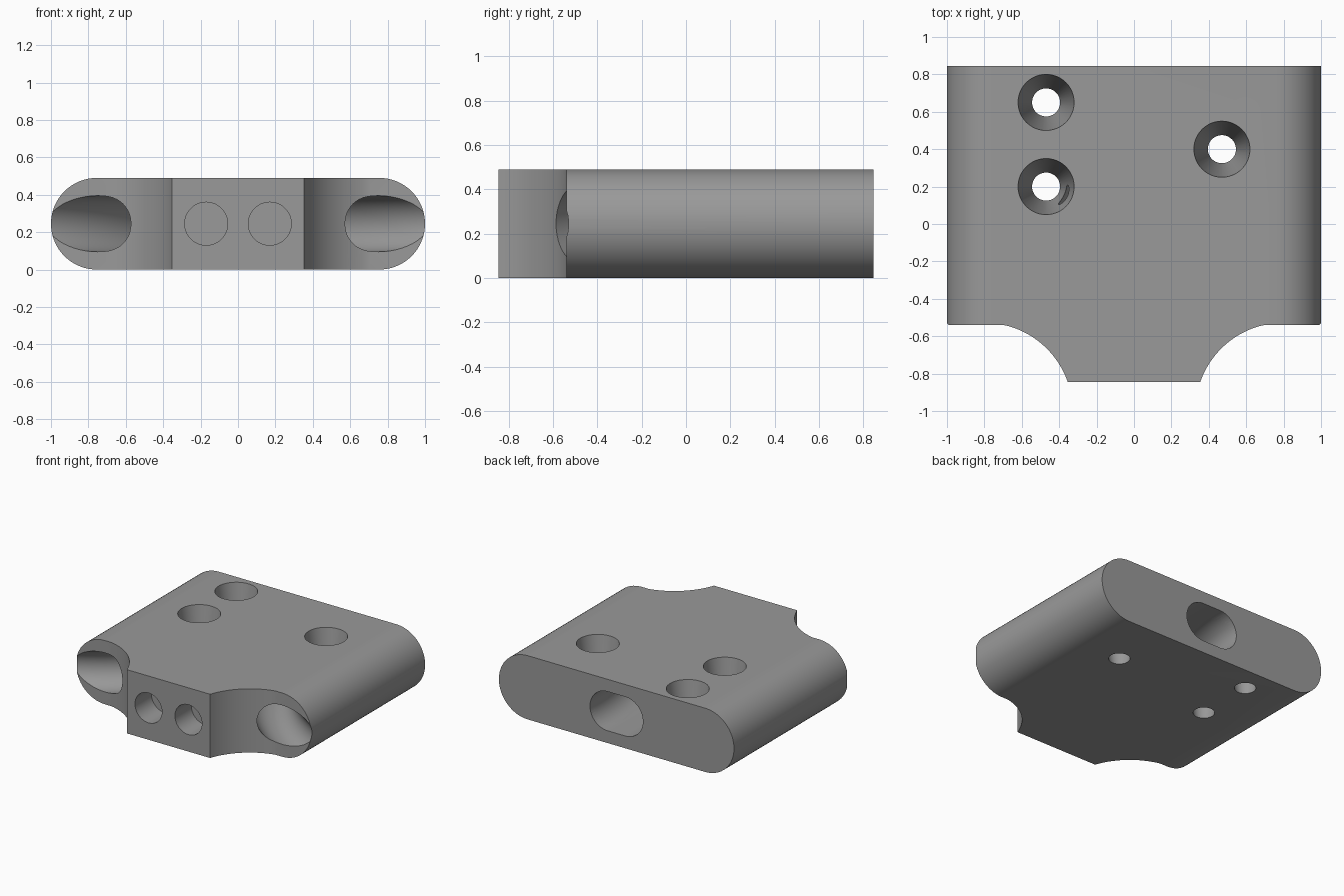
import bpy, bmesh, math
from mathutils import Vector

if "Cube" in bpy.data.objects:
    bpy.data.objects.remove(bpy.data.objects["Cube"])

H = 0.49          # plate thickness
MID = H / 2
BACK = 0.845      # half depth
TUBE_R = 0.15

grey = bpy.data.materials.new("mid_grey")
grey.diffuse_color = (0.32, 0.32, 0.32, 1)
grey.use_nodes = True
grey.node_tree.nodes["Principled BSDF"].inputs["Base Color"].default_value = grey.diffuse_color


def loft(name, rings):
    """Closed solid through a list of equal-length point rings."""
    bm = bmesh.new()
    loops = [[bm.verts.new(p) for p in ring] for ring in rings]
    n = len(loops[0])
    for a, b in zip(loops, loops[1:]):
        for i in range(n):
            j = (i + 1) % n
            bm.faces.new((a[i], a[j], b[j], b[i]))
    bm.faces.new(loops[0])
    bm.faces.new(loops[-1])
    bmesh.ops.recalc_face_normals(bm, faces=bm.faces)
    mesh = bpy.data.meshes.new(name)
    bm.to_mesh(mesh)
    bm.free()
    mesh.materials.append(grey)
    ob = bpy.data.objects.new(name, mesh)
    bpy.context.collection.objects.link(ob)
    return ob


def stadium(half_width, r, y, steps=32):
    """Rounded slot outline in the xz plane, centred on mid height."""
    pts = []
    for side, start in ((1, -90), (-1, 90)):
        for i in range(steps + 1):
            a = math.radians(start + 180 * i / steps)
            pts.append((side * (half_width - r) + r * math.cos(a), y, MID + r * math.sin(a)))
    return pts


def circle(centre, u, v, r, n=48):
    c, u, v = Vector(centre), Vector(u), Vector(v)
    return [c + r * (math.cos(2 * math.pi * i / n) * u + math.sin(2 * math.pi * i / n) * v)
            for i in range(n)]


X, Y, Z = (1, 0, 0), (0, 1, 0), (0, 0, 1)
cutters = []

# Main plate with fully rounded sides
body = loft("mount_block", [stadium(1, MID, -BACK), stadium(1, MID, BACK)])

for s in (-1, 1):
    # Concave scoop at each front corner
    cx, cy, r = 0.80, -1.0, 0.472
    a0 = math.acos((cx - 0.70) / r)
    a1 = math.asin((-0.845 - cy) / r)
    plan = [(1.2, -1.2), (1.2, -0.54), (0.70, -0.54)]
    for i in range(1, 25):
        a = a0 + (a1 - a0) * i / 24
        plan.append((cx - r * math.cos(a), cy + r * math.sin(a)))
    plan.append((0.35, -1.2))
    cutters.append(loft("corner_cutter", [[(s * x, y, z) for x, y in plan] for z in (-0.2, 0.7)]))

    # Curved channel from the front corner to the back slot
    R = 1.757
    rings = []
    for i in range(33):
        a = math.radians(-2 + 66 * i / 32)
        c = (s * (0.075 + R - R * math.cos(a)), BACK - R * math.sin(a), MID)
        rings.append(circle(c, (s * math.cos(a), math.sin(a), 0), Z, TUBE_R))
    cutters.append(loft("channel_cutter", rings))

    # Blind round pocket in the front face
    cutters.append(loft("pocket_cutter", [circle((s * 0.17, y, MID), X, Z, 0.115)
                                          for y in (-1.0, -0.645)]))

# Slot joining the two channels at the back
cutters.append(loft("slot_cutter", [stadium(0.2255, 0.1505, y) for y in (0.40, 1.0)]))

# Tapered screw holes
for x, y in ((-0.47, 0.65), (-0.47, 0.20), (0.47, 0.40)):
    slope = 0.075 / H
    cutters.append(loft("screw_cutter", [circle((x, y, z), X, Y, 0.075 + slope * z)
                                         for z in (-0.05, H + 0.05)]))

# Cut everything out of the plate
bpy.context.view_layer.objects.active = body
body.select_set(True)
for c in cutters:
    mod = body.modifiers.new("cut", 'BOOLEAN')
    mod.operation = 'DIFFERENCE'
    mod.solver = 'EXACT'
    mod.object = c
    bpy.ops.object.modifier_apply(modifier=mod.name)
    bpy.data.objects.remove(c)

bpy.ops.object.shade_smooth_by_angle(angle=math.radians(30))
